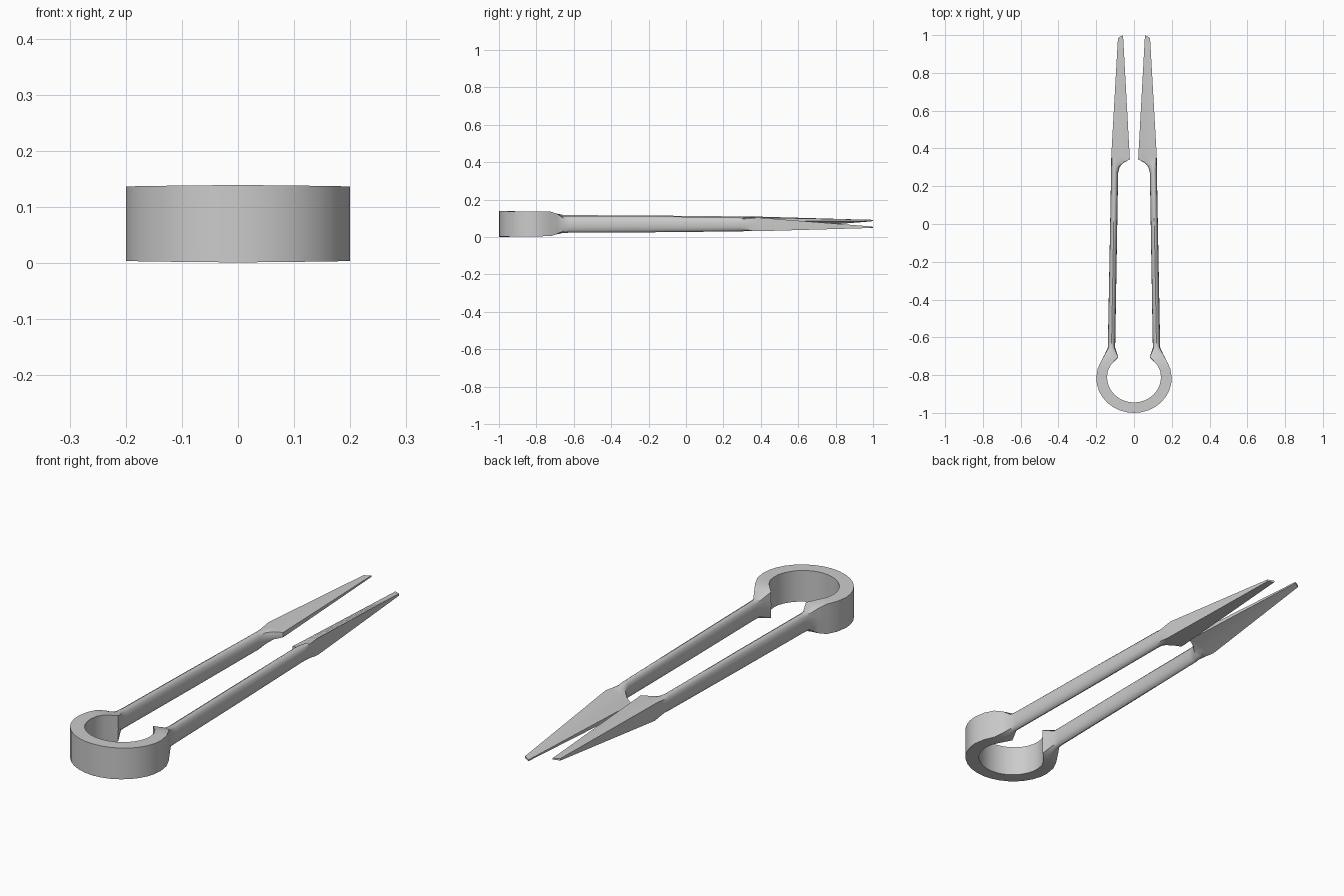
import bpy, bmesh, math
from mathutils import Matrix, Vector

if "Cube" in bpy.data.objects:
    bpy.data.objects.remove(bpy.data.objects["Cube"])

N = 16  # points around each cross-section


def section(outer, inner, oz, iz, rnd):
    """Ring of points: rnd 0 = four-cornered, 1 = elliptical."""
    pts = []
    for k in range(N):
        a = 2 * math.pi * k / N
        c, s = math.cos(a), math.sin(a)
        f = (1 - rnd) / max(abs(c), abs(s)) + rnd
        u, v = (c * f + 1) / 2, (s * f + 1) / 2
        lo = Vector((*outer, oz[0])).lerp(Vector((*inner, iz[0])), u)
        hi = Vector((*outer, oz[1])).lerp(Vector((*inner, iz[1])), u)
        pts.append(lo.lerp(hi, v))
    return pts


# Bow spring: from the centre of the front round to the left side
stations = []
for i in range(9):
    a = math.radians(-90 - 90 * i / 8)
    c, s = math.cos(a), math.sin(a)
    z = (0.001 + 0.003 * i / 8, 0.139 - 0.003 * i / 8)
    stations.append(((0.2 * c, -0.815 + 0.185 * s),
                     (0.143 * c, -0.81 + 0.135 * s), z, z, 0))

# Neck, round handle, flare and wedge blade of the left half
stations += [
    ((-0.192, -0.765), (-0.138, -0.775), (0.004, 0.136), (0.004, 0.136), 0),
    ((-0.172, -0.722), (-0.122, -0.745), (0.005, 0.135), (0.005, 0.135), 0),
    ((-0.154, -0.688), (-0.083, -0.705), (0.015, 0.125), (0.012, 0.128), 0.1),
    ((-0.139, -0.655), (-0.100, -0.655), (0.030, 0.118), (0.030, 0.118), 0.8),
    ((-0.138, -0.620), (-0.099, -0.620), (0.031, 0.117), (0.031, 0.117), 1),
    ((-0.130, -0.200), (-0.092, -0.200), (0.031, 0.115), (0.031, 0.115), 1),
    ((-0.121, 0.290), (-0.084, 0.270), (0.033, 0.110), (0.033, 0.110), 1),
    ((-0.121, 0.335), (-0.076, 0.302), (0.034, 0.110), (0.050, 0.108), 0.6),
    ((-0.120, 0.360), (-0.055, 0.325), (0.035, 0.110), (0.072, 0.106), 0.2),
    ((-0.119, 0.385), (-0.022, 0.342), (0.036, 0.109), (0.084, 0.105), 0),
    ((-0.085, 0.985), (-0.058, 1.000), (0.083, 0.092), (0.086, 0.092), 0),
]

bm = bmesh.new()
rings = [[bm.verts.new(p) for p in section(*st)] for st in stations]
for r0, r1 in zip(rings, rings[1:]):
    for k in range(N):
        j = (k + 1) % N
        bm.faces.new((r0[k], r0[j], r1[j], r1[k]))
bm.faces.new(rings[-1])

# Right half: the left half turned 180 degrees about the long axis
turn = (Matrix.Translation((0, 0, 0.07)) @ Matrix.Rotation(math.pi, 4, 'Y')
        @ Matrix.Translation((0, 0, -0.07)))
copy = bmesh.ops.duplicate(bm, geom=bm.verts[:] + bm.edges[:] + bm.faces[:])
bmesh.ops.transform(bm, matrix=turn,
                    verts=[g for g in copy["geom"] if isinstance(g, bmesh.types.BMVert)])
bmesh.ops.remove_doubles(bm, verts=bm.verts[:], dist=0.0005)
bmesh.ops.recalc_face_normals(bm, faces=bm.faces[:])

mesh = bpy.data.meshes.new("spring_shears")
bm.to_mesh(mesh)
bm.free()
shears = bpy.data.objects.new("spring_shears", mesh)
bpy.context.collection.objects.link(shears)
bpy.context.view_layer.objects.active = shears
shears.select_set(True)
bpy.ops.object.shade_smooth_by_angle(angle=math.radians(35))
